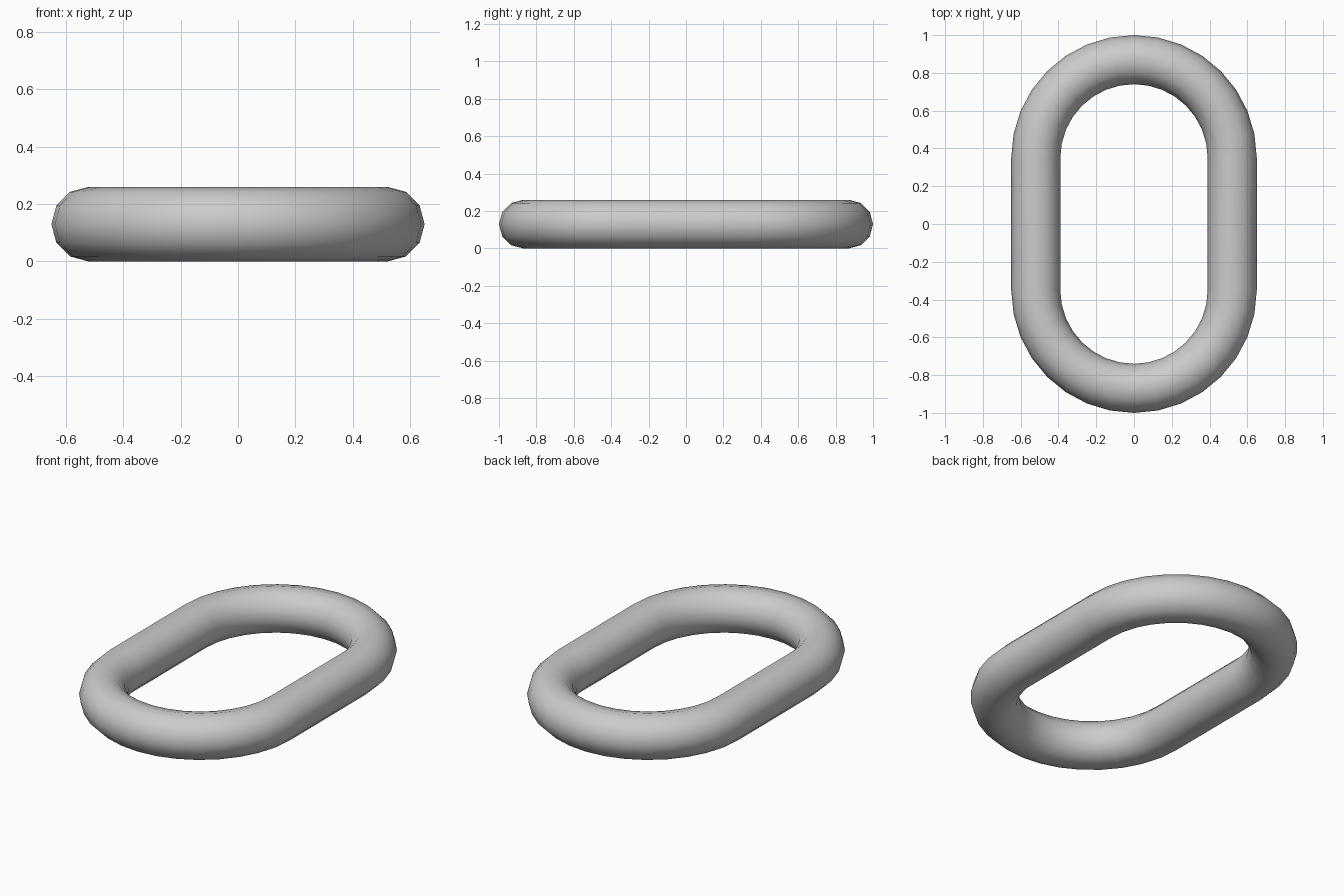
import bpy, bmesh
from math import pi, sin, cos

if "Cube" in bpy.data.objects:
    bpy.data.objects.remove(bpy.data.objects["Cube"])

TUBE_R = 0.13      # radius of the round bar
BEND_R = 0.52      # centreline radius of the two end bends
HALF = 0.35        # half length of the straight sides
SIDES, STEPS = 12, 16

# Stadium centreline: (point y-offset, angle) stations round both bends
stations = [(HALF, pi * i / STEPS) for i in range(STEPS + 1)]
stations += [(-HALF, pi + pi * i / STEPS) for i in range(STEPS + 1)]

# Sweep the round section along the closed centreline
bm = bmesh.new()
rings = []
for off, a in stations:
    ring = []
    for j in range(SIDES):
        t = 2 * pi * j / SIDES
        r = BEND_R + TUBE_R * cos(t)
        ring.append(bm.verts.new((r * cos(a), off + r * sin(a),
                                  TUBE_R + TUBE_R * sin(t))))
    rings.append(ring)
for i, ring in enumerate(rings):
    nxt = rings[(i + 1) % len(rings)]
    for j in range(SIDES):
        k = (j + 1) % SIDES
        bm.faces.new((ring[j], nxt[j], nxt[k], ring[k])).smooth = True
bmesh.ops.recalc_face_normals(bm, faces=bm.faces[:])

# Chain link object
mesh = bpy.data.meshes.new("chain_link")
bm.to_mesh(mesh)
bm.free()
link = bpy.data.objects.new("chain_link", mesh)
bpy.context.collection.objects.link(link)
